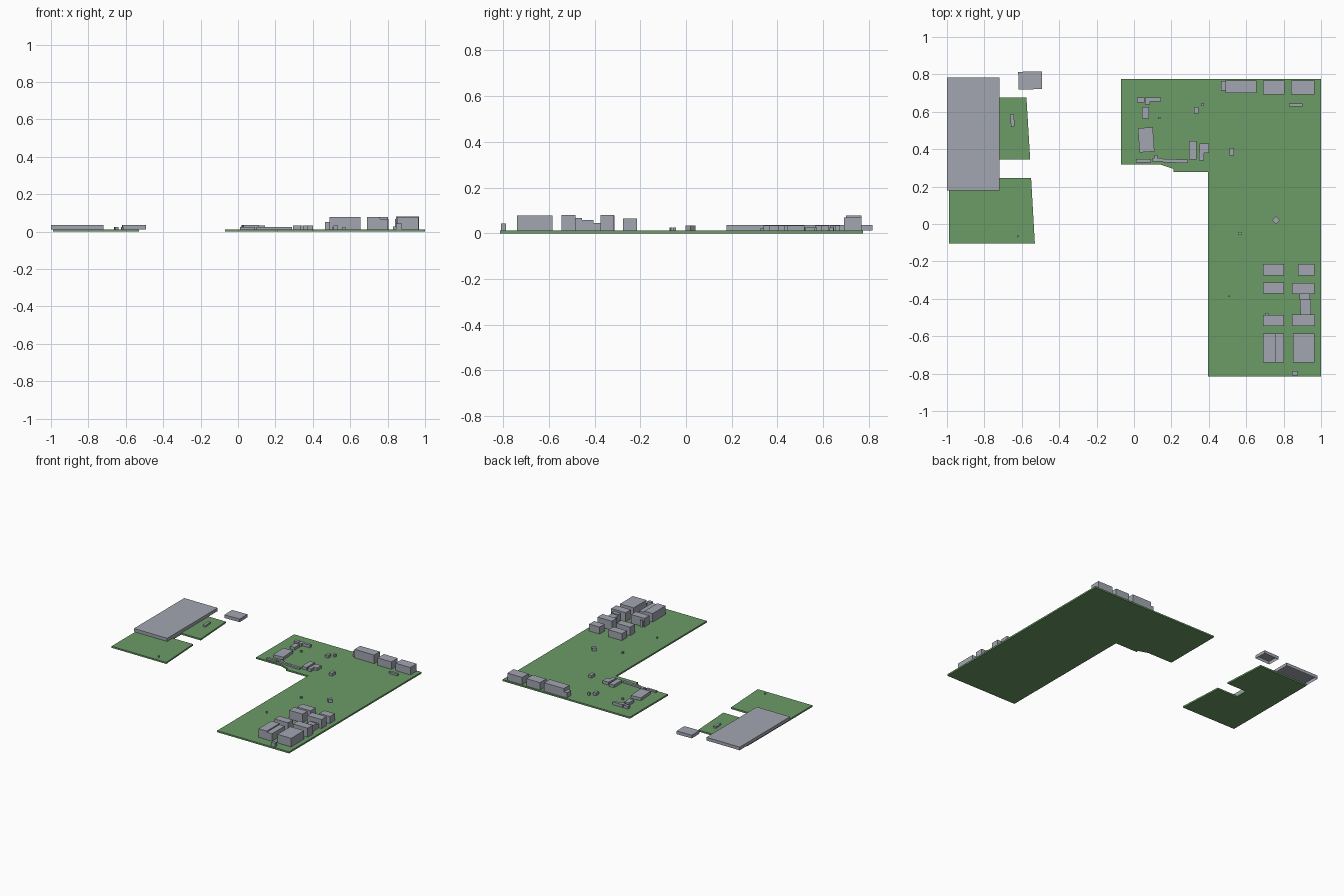
import bpy, bmesh, math
from mathutils import Matrix, Vector

cube = bpy.data.objects.get("Cube")
if cube:
    bpy.data.objects.remove(cube, do_unlink=True)

BASE = 0.012  # board thickness


def material(name, rgb):
    m = bpy.data.materials.new(name)
    m.use_nodes = True
    m.diffuse_color = (*rgb, 1)
    m.node_tree.nodes["Principled BSDF"].inputs["Base Color"].default_value = (*rgb, 1)
    return m


green = material("board green", (0.15, 0.33, 0.135))
grey = material("casing grey", (0.36, 0.38, 0.44))


def finish(name, bm, mat):
    mesh = bpy.data.meshes.new(name)
    bm.to_mesh(mesh)
    bm.free()
    mesh.materials.append(mat)
    obj = bpy.data.objects.new(name, mesh)
    bpy.context.collection.objects.link(obj)


def prism(name, outline, z0, z1, mat, open_base=False):
    """Extrude an outline upwards, optionally leaving the underside open."""
    bm = bmesh.new()
    base = bm.faces.new([bm.verts.new((x, y, z0)) for x, y in outline])
    top = bmesh.ops.extrude_face_region(bm, geom=[base], use_keep_orig=True)
    bmesh.ops.translate(bm, vec=(0, 0, z1 - z0),
                        verts=[v for v in top["geom"] if isinstance(v, bmesh.types.BMVert)])
    bmesh.ops.recalc_face_normals(bm, faces=bm.faces)
    if open_base:
        under = [f for f in bm.faces if f.normal.z < -0.9]
        bmesh.ops.delete(bm, geom=under, context="FACES_ONLY")
    finish(name, bm, mat)


def block(name, x0, x1, y0, y1, top, turn=0):
    """Open-bottomed box casing, turned in degrees about its centre."""
    c = Vector(((x0 + x1) / 2, (y0 + y1) / 2))
    rot = Matrix.Rotation(math.radians(turn), 2)
    pts = [c + rot @ (Vector(p) - c) for p in ((x0, y0), (x1, y0), (x1, y1), (x0, y1))]
    prism(name, [tuple(p) for p in pts], BASE, top, grey, True)


# Ground boards
prism("main_board", [(-.07, .775), (-.07, .318), (.14, .318), (.21, .295), (.21, .277),
                     (.395, .277), (.395, -.815), (1, -.815), (1, .775)], 0, BASE, green)
prism("side_board", [(-.99, .675), (-.99, -.105), (-.53, -.105), (-.55, .245),
                     (-.72, .245), (-.72, .345), (-.555, .345), (-.575, .675)], 0, BASE, green)

# Large hall and the parts of the side board
block("large_hall", -1, -.72, .178, .783, .036)
block("detached_block", -.618, -.492, .72, .815, .036, 1.5)
block("side_hut", -.66, -.64, .52, .585, .025, 4)
block("side_post", -.625, -.615, -.07, -.06, .025, 30)

# Row along the back edge
block("back_block_low", .465, .49, .715, .765, .05)
block("back_block_left", .49, .655, .7, .768, .077)
block("back_block_middle", .69, .805, .692, .768, .068)
block("back_block_right", .84, .965, .692, .768, .068)
block("back_hut", .83, .9, .627, .645, .026)

# Two columns of tall blocks near the front
for y0, y1, top in ((-.275, -.215, .065), (-.372, -.313, .077), (-.545, -.487, .077)):
    block("left_column_block", .69, .803, y0, y1, top)
block("left_column_step", .70, .72, -.487, -.475, .06)
block("front_block_tall", .69, .76, -.74, -.585, .077)
block("front_block_step", .76, .803, -.74, -.585, .068)
block("front_block_right", .85, .965, -.74, -.585, .077)
block("front_porch", .845, .877, -.81, -.787, .042)
block("right_column_back", .877, .965, -.275, -.215, .065)
block("right_column_middle", .845, .965, -.375, -.315, .08)
block("right_column_front", .845, .968, -.545, -.483, .08)
block("connector_back", .885, .942, -.405, -.375, .045)
block("connector_middle", .888, .945, -.455, -.405, .058)
block("connector_front", .89, .945, -.51, -.455, .066)

# Low cluster on the back left wing
block("wing_hall", .025, .105, .385, .515, .034, 4)
for x0, x1, y0, y1 in ((.015, .055, .65, .675), (.06, .145, .655, .675), (.06, .085, .64, .655),
                       (.043, .08, .565, .625), (.32, .345, .59, .625), (.36, .375, .632, .648),
                       (.295, .335, .345, .445), (.35, .4, .38, .43), (.347, .375, .34, .38),
                       (.51, .535, .365, .405)):
    block("wing_block", x0, x1, y0, y1, .033)
for x0, x1, y0, y1 in ((.01, .09, .33, .347), (.1, .155, .335, .352), (.11, .125, .352, .37),
                       (.155, .225, .33, .347), (.225, .29, .325, .345)):
    block("wing_low_row", x0, x1, y0, y1, .024)

# Turned hut and tiny posts in the open area
block("turned_hut", .745, .775, .005, .035, .033, 45)
for x, y, r in ((.567, -.05, .007), (.51, -.385, .004), (.135, .567, .006)):
    block("post", x - r, x + r, y - r, y + r, .025)
